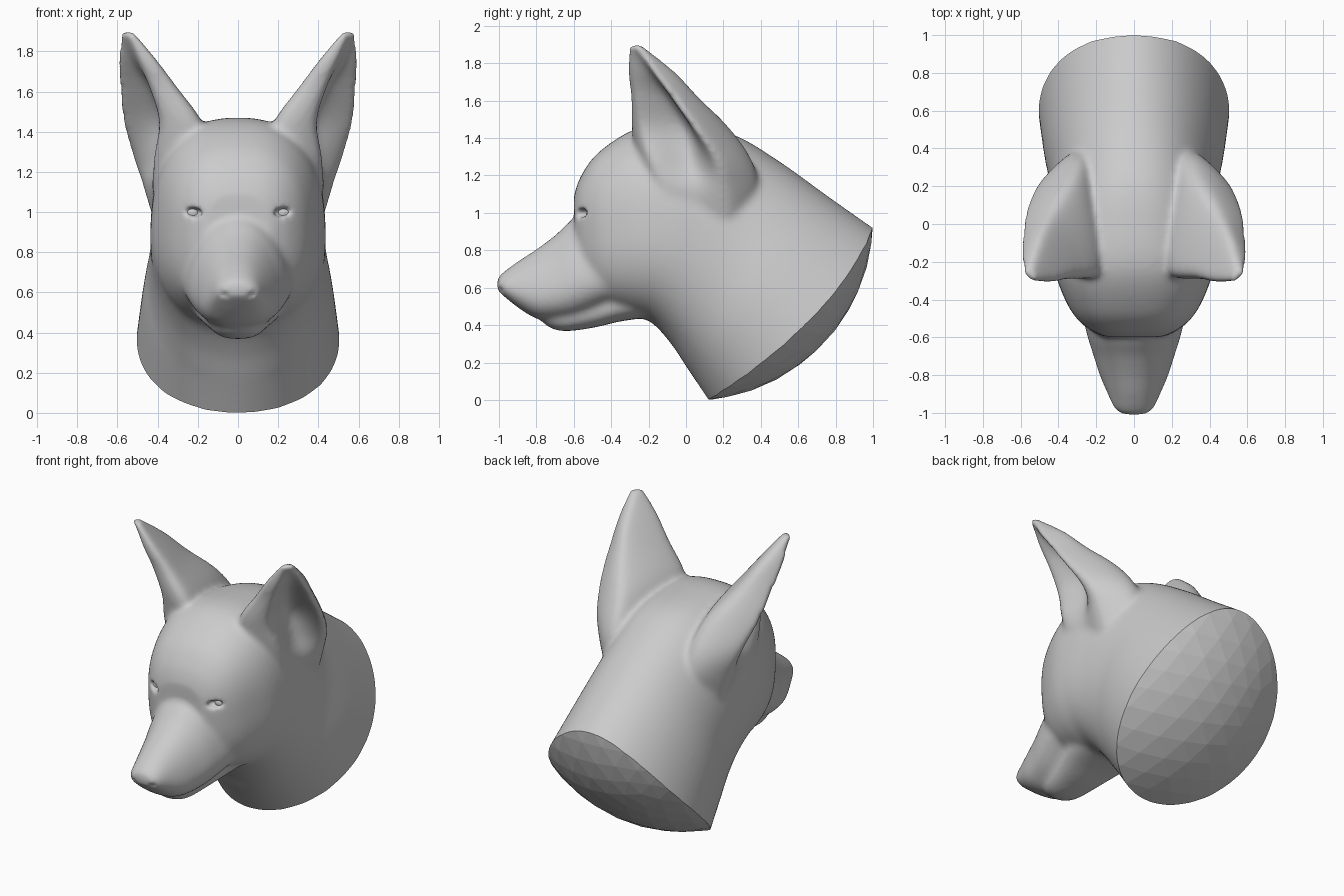
import bpy, bmesh, math
from mathutils import Vector, Matrix

if "Cube" in bpy.data.objects:
    bpy.data.objects.remove(bpy.data.objects["Cube"])


def spline(pts, n, closed=False):
    """Catmull-Rom curve through points of any dimension."""
    pts = [Vector(p) for p in pts]
    k = len(pts)
    pick = (lambda i: pts[i % k]) if closed else (lambda i: pts[max(0, min(k - 1, i))])
    out = []
    for i in range(k if closed else k - 1):
        a, b, c, d = (pick(i + j) for j in (-1, 0, 1, 2))
        for s in range(n):
            t = s / n
            out.append(0.5 * (2 * b + (c - a) * t + (2 * a - 5 * b + 4 * c - d) * t * t
                              + (3 * b - a - 3 * c + d) * t ** 3))
    if not closed:
        out.append(pts[-1])
    return out


def skin(bm, rings):
    """Skin closed rings into a capped tube."""
    vr = [[bm.verts.new(p) for p in r] for r in rings]
    n = len(vr[0])
    for r, q in zip(vr, vr[1:]):
        for i in range(n):
            bm.faces.new((r[i], r[(i + 1) % n], q[(i + 1) % n], q[i]))
    bm.faces.new(vr[0])
    bm.faces.new(vr[-1])


def loft(bm, rows, p0, p1, t0=0.0, t1=0.0, seg=64):
    """Rows are top y, top z, bottom y, bottom z, half width; superellipse rings."""
    rows = spline(rows, 6)
    rings = []
    for i, (ty, tz, by, bz, w) in enumerate(rows):
        f = i / (len(rows) - 1)
        p, taper = p0 + (p1 - p0) * f, t0 + (t1 - t0) * f
        ring = []
        for j in range(seg):
            a = 2 * math.pi * (j + 0.5) / seg
            u, v = (math.copysign(abs(g(a)) ** (2 / p), g(a)) for g in (math.cos, math.sin))
            ring.append((u * w * (1 - taper * v),
                         (ty + by) / 2 + v * (ty - by) / 2,
                         (tz + bz) / 2 + v * (tz - bz) / 2))
        rings.append(ring)
    skin(bm, rings)


def make(name, bm):
    bmesh.ops.recalc_face_normals(bm, faces=bm.faces)
    me = bpy.data.meshes.new(name)
    bm.to_mesh(me)
    bm.free()
    ob = bpy.data.objects.new(name, me)
    bpy.context.collection.objects.link(ob)
    return ob


def ellipsoid(bm, loc, radii, roll=0.0):
    m = Matrix.Translation(loc) @ Matrix.Rotation(roll, 4, 'Y') @ Matrix.Diagonal((*radii, 1))
    bmesh.ops.create_uvsphere(bm, u_segments=24, v_segments=16, radius=1, matrix=m)


body = bmesh.new()
# skull and neck
loft(body, [(-0.60, 1.09, -0.59, 0.72, 0.165),
            (-0.56, 1.20, -0.52, 0.58, 0.26),
            (-0.46, 1.33, -0.42, 0.50, 0.345),
            (-0.25, 1.455, -0.28, 0.45, 0.415),
            (0.00, 1.465, -0.18, 0.41, 0.435),
            (0.25, 1.42, -0.08, 0.30, 0.435),
            (0.50, 1.275, 0.00, 0.18, 0.445),
            (0.80, 1.06, 0.08, 0.06, 0.48),
            (1.30, 0.71, 0.40, -0.42, 0.535)], 2.85, 1.85, 0, 0.07)
# upper muzzle
muzzle = [(-1.01, 0.65, 0.585, 0.06), (-0.98, 0.68, 0.56, 0.10), (-0.90, 0.74, 0.495, 0.135),
          (-0.80, 0.805, 0.435, 0.175), (-0.70, 0.88, 0.425, 0.205), (-0.58, 0.98, 0.44, 0.24),
          (-0.40, 1.01, 0.50, 0.275), (-0.20, 0.95, 0.53, 0.27)]
loft(body, [(y, t, y, b, w) for y, t, b, w in muzzle], 2.3, 2.3, 0.2, 0.27)
# lower jaw
jaw = [(-0.77, 0.47, 0.42, 0.05), (-0.73, 0.52, 0.387, 0.10), (-0.65, 0.54, 0.367, 0.13),
       (-0.50, 0.58, 0.385, 0.165), (-0.35, 0.62, 0.42, 0.21), (-0.20, 0.66, 0.44, 0.235)]
loft(body, [(y, t, y, b, w) for y, t, b, w in jaw], 2.4, 2.6)
# ears: height, then front rim, inner corner, back corner, outer rim, hollow
ear = spline([(0.98, .37, -.10, .20, -.10, .27, .32, .42, .24, .40, .06),
              (1.13, .40, -.15, .17, -.14, .27, .37, .465, .23, .43, .05),
              (1.28, .405, -.20, .14, -.22, .26, .34, .525, .18, .39, .03),
              (1.45, .385, -.25, .18, -.24, .31, .23, .58, .055, .375, .00),
              (1.62, .435, -.275, .30, -.25, .42, .065, .597, -.07, .44, -.10),
              (1.76, .49, -.30, .405, -.28, .49, -.065, .60, -.17, .525, -.20),
              (1.90, .54, -.31, .52, -.295, .545, -.24, .59, -.26, .57, -.29)], 6)
for s in (1, -1):
    rings = []
    for row in ear:
        pts = spline([(row[i], row[i + 1]) for i in range(1, 11, 2)], 8, True)
        rings.append([(s * p[0], p[1], row[0]) for p in pts])
    skin(body, rings)
head = make("dog_head", body)

# eye sockets and nostrils
holes = bmesh.new()
eyes = bmesh.new()
for s in (1, -1):
    ellipsoid(holes, (s * 0.225, -0.56, 1.0), (0.055, 0.05, 0.024), s * -0.15)
    ellipsoid(holes, (s * 0.065, -0.995, 0.59), (0.034, 0.03, 0.015), s * 0.2)
    ellipsoid(eyes, (s * 0.225, -0.49, 0.995), (0.045, 0.045, 0.04))
sockets = make("socket_cutter", holes)
eyeballs = make("eyes", eyes)
eyeballs.data.shade_smooth()

# domed cutter that trims the neck, stretched forward to clear the face
trim = bmesh.new()
bmesh.ops.create_icosphere(trim, subdivisions=4, radius=0.975)
n = Vector((0, 0.72, -0.69)).normalized()
for v in trim.verts:
    d = v.co.dot(n)
    if d < -0.05:
        v.co = (v.co - d * n) * 1.3 + 2.5 * d * n
    v.co += Vector((0, 0.027, 0.97))
dome = make("neck_cutter", trim)

for ob in (sockets, dome):
    ob.hide_render = True
    ob.display_type = 'WIRE'


def remesh():
    m = head.modifiers.new("fuse", 'REMESH')
    m.mode = 'VOXEL'
    m.voxel_size = 0.013
    m.use_smooth_shade = True


def soften(count):
    m = head.modifiers.new("soften", 'SMOOTH')
    m.factor = 0.5
    m.iterations = count


def boolean(ob, op):
    m = head.modifiers.new(op.lower(), 'BOOLEAN')
    m.operation = op
    m.object = ob
    m.solver = 'EXACT'


# fuse and soften, carve the face, then cut the neck
remesh()
soften(16)
boolean(sockets, 'DIFFERENCE')
remesh()
soften(5)
boolean(dome, 'INTERSECT')
